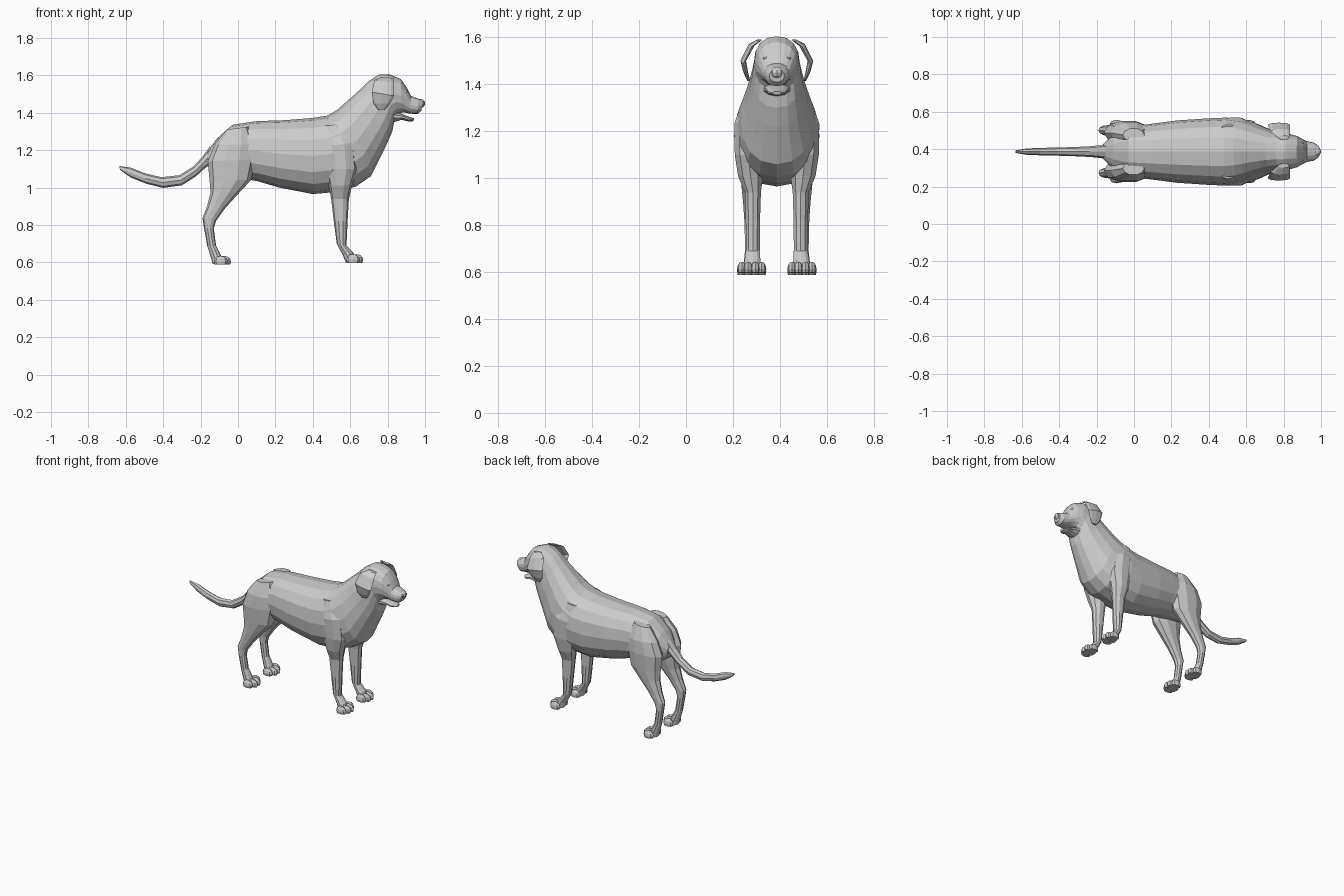
import bpy, bmesh, math
from mathutils import Vector, Matrix

CY = 0.387  # the dog's plane of symmetry


def finish(name, bm):
    bmesh.ops.recalc_face_normals(bm, faces=bm.faces[:])
    me = bpy.data.meshes.new(name)
    bm.to_mesh(me)
    bm.free()
    ob = bpy.data.objects.new(name, me)
    bpy.context.collection.objects.link(ob)
    return ob


def loft(name, rings, n=12, sides=(1,), power=2.0):
    """Skin rings of (ax, az, bx, bz, half width, y offset); a and b are opposite rim points."""
    for s in sides:
        bm = bmesh.new()
        loops = []
        for ax, az, bx, bz, w, y in rings:
            c = Vector(((ax + bx) / 2, CY + s * y, (az + bz) / 2))
            h = Vector(((ax - bx) / 2, 0, (az - bz) / 2))
            loop = []
            for i in range(n):
                t = 2 * math.pi * i / n
                u = math.copysign(abs(math.cos(t)) ** (2 / power), math.cos(t))
                v = math.copysign(abs(math.sin(t)) ** (2 / power), math.sin(t))
                loop.append(bm.verts.new(c + h * u + Vector((0, w * v, 0))))
            loops.append(loop)
        for p, q in zip(loops, loops[1:]):
            for i in range(n):
                j = (i + 1) % n
                bm.faces.new((p[i], p[j], q[j], q[i]))
        bm.faces.new(loops[0])
        bm.faces.new(loops[-1][::-1])
        label = name if len(sides) == 1 else name + ("_left" if s > 0 else "_right")
        finish(label, bm)


def blobs(name, items, u=8, v=6):
    """Low-poly ellipsoids of (x, y offset, z, rx, ry, rz) in one mesh."""
    bm = bmesh.new()
    for x, y, z, rx, ry, rz in items:
        m = Matrix.Translation((x, CY + y, z)) @ Matrix.Diagonal((rx, ry, rz, 1))
        bmesh.ops.create_uvsphere(bm, u_segments=u, v_segments=v, radius=1, matrix=m)
    return finish(name, bm)


BOTH = (1, -1)

# Torso, neck and skull as one skin, rump to muzzle
loft("body", [
    (-0.165, 1.19, -0.155, 1.10, 0.045, 0),
    (-0.11, 1.265, -0.10, 1.06, 0.10, 0),
    (-0.03, 1.335, 0.00, 1.05, 0.135, 0),
    (0.10, 1.355, 0.10, 1.035, 0.15, 0),
    (0.25, 1.36, 0.22, 1.00, 0.167, 0),
    (0.40, 1.372, 0.40, 0.965, 0.178, 0),
    (0.48, 1.385, 0.51, 0.975, 0.182, 0),
    (0.53, 1.415, 0.63, 1.005, 0.172, 0),
    (0.57, 1.45, 0.71, 1.06, 0.155, 0),
    (0.615, 1.49, 0.75, 1.14, 0.135, 0),
    (0.66, 1.53, 0.79, 1.22, 0.118, 0),
    (0.70, 1.57, 0.825, 1.30, 0.105, 0),
    (0.755, 1.605, 0.84, 1.375, 0.098, 0),
    (0.81, 1.605, 0.855, 1.395, 0.095, 0),
    (0.87, 1.58, 0.875, 1.40, 0.083, 0),
    (0.905, 1.53, 0.895, 1.40, 0.068, 0),
    (0.925, 1.49, 0.92, 1.395, 0.056, 0),
    (0.965, 1.475, 0.96, 1.393, 0.048, 0),
    (0.99, 1.462, 0.98, 1.41, 0.032, 0),
], n=16, power=2.25)

# Lower jaw, nose and eyes
loft("lower_jaw", [
    (0.83, 1.41, 0.835, 1.35, 0.058, 0),
    (0.88, 1.392, 0.875, 1.362, 0.048, 0),
    (0.92, 1.376, 0.915, 1.352, 0.038, 0),
    (0.942, 1.37, 0.938, 1.355, 0.02, 0),
], n=10)
blobs("nose", [(0.975, 0, 1.45, 0.026, 0.028, 0.024)])
blobs("eyes", [(0.893, s * 0.047, 1.512, 0.014, 0.014, 0.011) for s in BOTH])

# Hanging ears
loft("ear", [
    (0.77, 1.592, 0.83, 1.585, 0.012, 0.075),
    (0.73, 1.575, 0.835, 1.56, 0.014, 0.108),
    (0.715, 1.51, 0.835, 1.49, 0.012, 0.143),
    (0.725, 1.45, 0.815, 1.45, 0.01, 0.132),
    (0.75, 1.415, 0.785, 1.418, 0.006, 0.12),
], n=8, sides=BOTH)

# Tail, sweeping down then up to the tip
loft("tail", [
    (-0.15, 1.22, -0.15, 1.12, 0.04, 0),
    (-0.19, 1.165, -0.175, 1.105, 0.034, 0),
    (-0.235, 1.115, -0.225, 1.06, 0.029, 0),
    (-0.313, 1.066, -0.30, 1.012, 0.025, 0),
    (-0.41, 1.055, -0.40, 0.998, 0.022, 0),
    (-0.50, 1.077, -0.49, 1.02, 0.02, 0),
    (-0.575, 1.107, -0.57, 1.052, 0.017, 0),
    (-0.635, 1.115, -0.63, 1.093, 0.007, 0),
], n=8)

# Front legs with shoulders
loft("front_leg", [
    (0.46, 1.33, 0.55, 1.34, 0.03, 0.115),
    (0.45, 1.22, 0.63, 1.24, 0.056, 0.128),
    (0.465, 1.10, 0.64, 1.10, 0.06, 0.122),
    (0.485, 1.01, 0.61, 1.01, 0.056, 0.112),
    (0.498, 0.94, 0.593, 0.94, 0.036, 0.102),
    (0.512, 0.82, 0.586, 0.82, 0.032, 0.102),
    (0.528, 0.70, 0.58, 0.69, 0.031, 0.102),
    (0.562, 0.635, 0.618, 0.65, 0.036, 0.104),
    (0.575, 0.60, 0.632, 0.60, 0.042, 0.106),
], n=10, sides=BOTH)

# Hind legs with thighs and hocks
loft("hind_leg", [
    (-0.06, 1.31, 0.055, 1.325, 0.035, 0.09),
    (-0.125, 1.23, 0.09, 1.23, 0.06, 0.10),
    (-0.162, 1.14, 0.095, 1.15, 0.066, 0.101),
    (-0.152, 1.04, 0.07, 1.04, 0.056, 0.104),
    (-0.147, 0.975, 0.00, 0.965, 0.045, 0.108),
    (-0.165, 0.90, -0.068, 0.89, 0.033, 0.112),
    (-0.19, 0.835, -0.118, 0.82, 0.026, 0.114),
    (-0.181, 0.78, -0.13, 0.78, 0.024, 0.114),
    (-0.165, 0.69, -0.117, 0.69, 0.025, 0.112),
    (-0.143, 0.62, -0.09, 0.635, 0.034, 0.11),
    (-0.135, 0.59, -0.075, 0.59, 0.04, 0.11),
], n=10, sides=BOTH)

# Paws: four toes each, flattened on the sole
for label, px, floor in (("front", 0.633, 0.597), ("hind", -0.074, 0.588)):
    for s, side in ((1, "left"), (-1, "right")):
        toes = [(px - 0.018 * (abs(k) > 1), s * 0.107 + k * 0.0235, floor + 0.016,
                 0.037, 0.02, 0.031) for k in (-1.8, -0.65, 0.65, 1.8)]
        paw = blobs(f"{label}_paw_{side}", toes)
        for vert in paw.data.vertices:
            vert.co.z = max(vert.co.z, floor)
